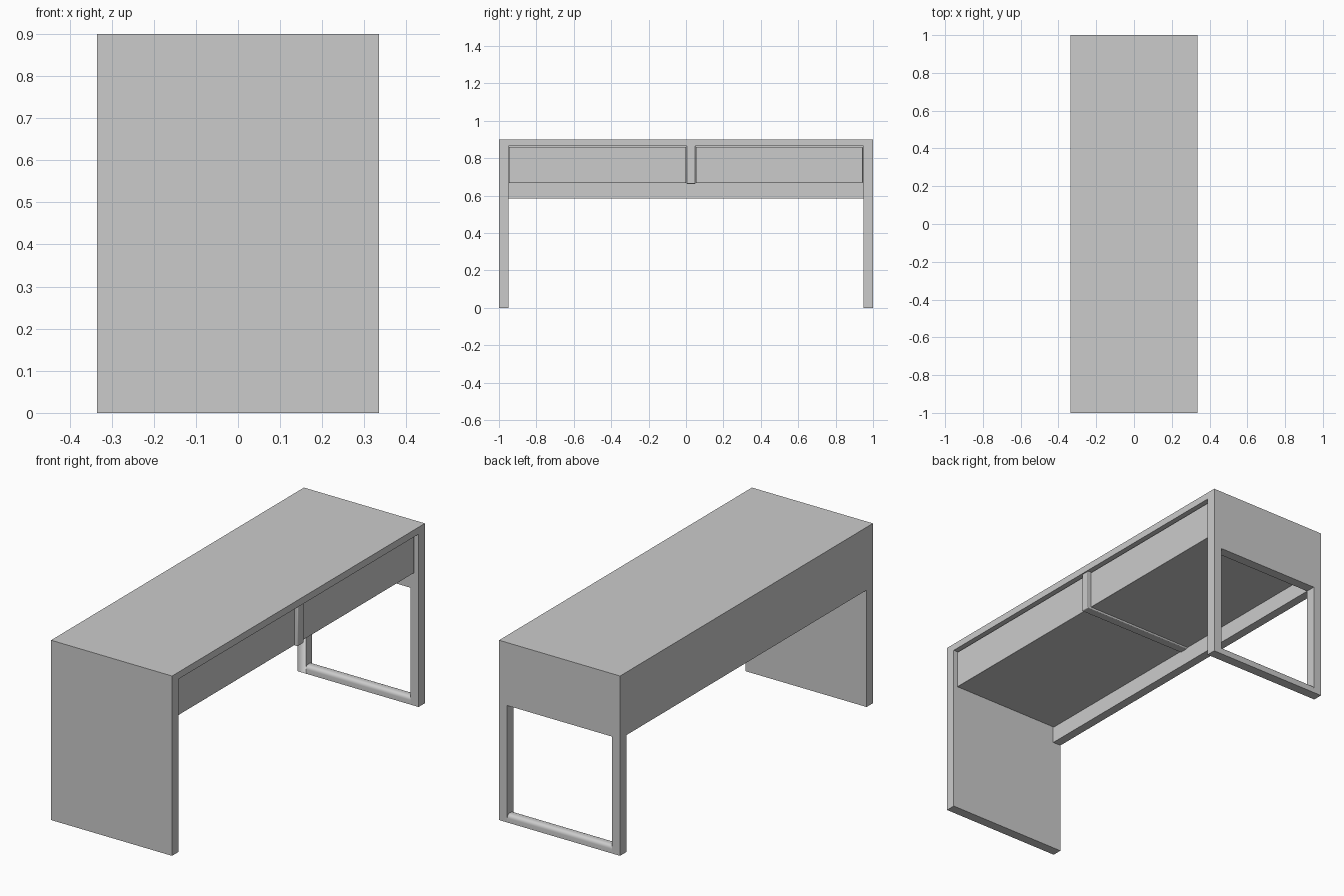
import bpy, bmesh
from mathutils import Vector

if "Cube" in bpy.data.objects:
    bpy.data.objects.remove(bpy.data.objects["Cube"])

X, Y, H = 0.335, 1.0, 0.90      # half depth, half length, height
T = 0.05                        # end panel thickness
B = 0.045                       # back panel and post thickness


def box(name, lo, hi):
    """Axis-aligned box between two corners."""
    mesh = bpy.data.meshes.new(name)
    bm = bmesh.new()
    bmesh.ops.create_cube(bm, size=1)
    lo, hi = Vector(lo), Vector(hi)
    for v in bm.verts:
        v.co = (lo + hi) / 2 + v.co * (hi - lo)
    bm.to_mesh(mesh)
    bm.free()
    ob = bpy.data.objects.new(name, mesh)
    bpy.context.collection.objects.link(ob)
    return ob


def activate(ob):
    bpy.ops.object.select_all(action='DESELECT')
    ob.select_set(True)
    bpy.context.view_layer.objects.active = ob


def cut(ob, lo, hi):
    """Carve a box-shaped void out of an object."""
    cutter = box("cutter", lo, hi)
    cutter.hide_render = True
    mod = ob.modifiers.new("cut", 'BOOLEAN')
    mod.operation, mod.solver, mod.object = 'DIFFERENCE', 'EXACT', cutter
    activate(ob)
    bpy.ops.object.modifier_apply(modifier=mod.name)
    bpy.data.objects.remove(cutter)


def soften(ob, width):
    """Small rounded edges with smooth shading."""
    mod = ob.modifiers.new("soft_edges", 'BEVEL')
    mod.width, mod.segments, mod.limit_method = width, 3, 'ANGLE'
    activate(ob)
    bpy.ops.object.shade_smooth_by_angle()


# Body: top, solid end, back apron and open end frame carved from one block
body = box("desk_body", (-X, -Y, 0), (X, Y, H))
cut(body, (-X + B, -Y + T, -0.1), (X + 0.1, Y - T, 0.865))         # interior
cut(body, (-X - 0.1, -Y + T, -0.1), (0, Y - T, 0.585))             # below back apron
cut(body, (-X + B, Y - T - 0.1, -0.1), (X - B, Y + 0.1, 0.585))    # end frame opening
soften(body, 0.006)

# Foot rail of the open end, rounded along its top
rail = box("foot_rail", (-X + B - 0.01, Y - T, 0), (X - B + 0.01, Y, 0.04))
bm = bmesh.new()
bm.from_mesh(rail.data)
top_edges = [e for e in bm.edges
             if all(v.co.z > 0.03 for v in e.verts)
             and abs(e.verts[0].co.x - e.verts[1].co.x) > 0.1]
bmesh.ops.bevel(bm, geom=top_edges, offset=0.018, segments=5,
                profile=0.5, affect='EDGES')
bm.to_mesh(rail.data)
bm.free()
activate(rail)
bpy.ops.object.shade_smooth_by_angle()

# Divider between the drawers
divider = box("drawer_divider", (-X + B - 0.005, 0.003, 0.663), (X - 0.006, 0.05, 0.87))
soften(divider, 0.004)

# Two drawers set slightly back from the front edge
for name, y0, y1 in (("left_drawer", -Y + T + 0.003, 0.0),
                     ("right_drawer", 0.053, Y - T - 0.005)):
    drawer = box(name, (-X + B - 0.002, y0, 0.668), (X - 0.02, y1, 0.86))
    soften(drawer, 0.002)
